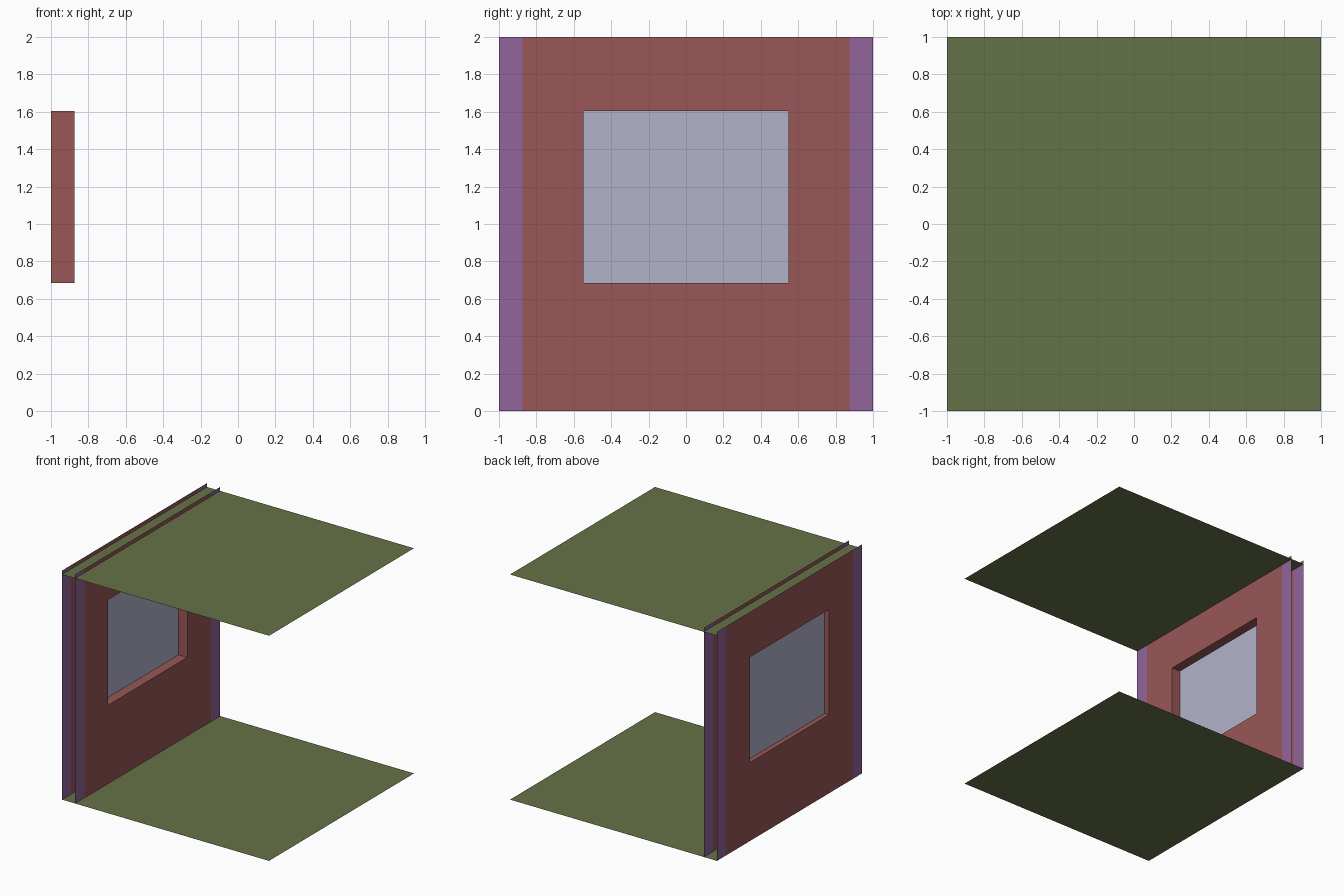
import bpy

if "Cube" in bpy.data.objects:
    bpy.data.objects.remove(bpy.data.objects["Cube"])

OUT_X, IN_X, GLASS_X = -1.0, -0.873, -0.957   # wall skins and pane
EDGE_Y, TOP_Z, CEIL_Z = 0.873, 2.0, 1.966
WIN_Y, WIN_Z0, WIN_Z1 = 0.547, 0.685, 1.605


def material(name, rgb):
    m = bpy.data.materials.new(name)
    m.diffuse_color = (*rgb, 1)
    m.use_nodes = True
    m.node_tree.nodes["Principled BSDF"].inputs["Base Color"].default_value = m.diffuse_color
    return m


GREEN = material("green", (0.13, 0.17, 0.065))
RED = material("red", (0.32, 0.095, 0.095))
PURPLE = material("purple", (0.29, 0.13, 0.33))
GLASS = material("glass", (0.45, 0.45, 0.60))


def add_mesh(name, verts, faces, mat):
    me = bpy.data.meshes.new(name)
    me.from_pydata(verts, [], faces)
    me.materials.append(mat)
    ob = bpy.data.objects.new(name, me)
    bpy.context.collection.objects.link(ob)
    return ob


def rect(x, y0, y1, z0, z1):
    """Corner loop of an upright rectangle facing +x."""
    return [(x, y0, z0), (x, y1, z0), (x, y1, z1), (x, y0, z1)]


def ring(flip=False):
    """Four faces joining two corner loops."""
    faces = [(i, (i + 1) % 4, (i + 1) % 4 + 4, i + 4) for i in range(4)]
    return [f[::-1] for f in faces] if flip else faces


def window(x):
    return rect(x, -WIN_Y, WIN_Y, WIN_Z0, WIN_Z1)


# Floor and ceiling sheets
for name, z in (("floor", 0), ("ceiling", CEIL_Z)):
    add_mesh(name, [(-1, -1, z), (1, -1, z), (1, 1, z), (-1, 1, z)],
             [(0, 1, 2, 3)], GREEN)

# Two wall skins with a window hole, plus purple end strips
for side, x, flip in (("inner", IN_X, False), ("outer", OUT_X, True)):
    add_mesh(side + "_wall", rect(x, -EDGE_Y, EDGE_Y, 0, TOP_Z) + window(x),
             ring(flip), RED)
    for end, y0, y1 in (("front", -1, -EDGE_Y), ("back", EDGE_Y, 1)):
        add_mesh(f"{side}_wall_{end}_strip", rect(x, y0, y1, 0, TOP_Z),
                 [(3, 2, 1, 0) if flip else (0, 1, 2, 3)], PURPLE)

# Window reveal, facing into the opening
add_mesh("window_reveal", window(IN_X) + window(OUT_X), ring(), RED)

# Glass pane
add_mesh("window_pane", window(GLASS_X), [(0, 1, 2, 3)], GLASS)
